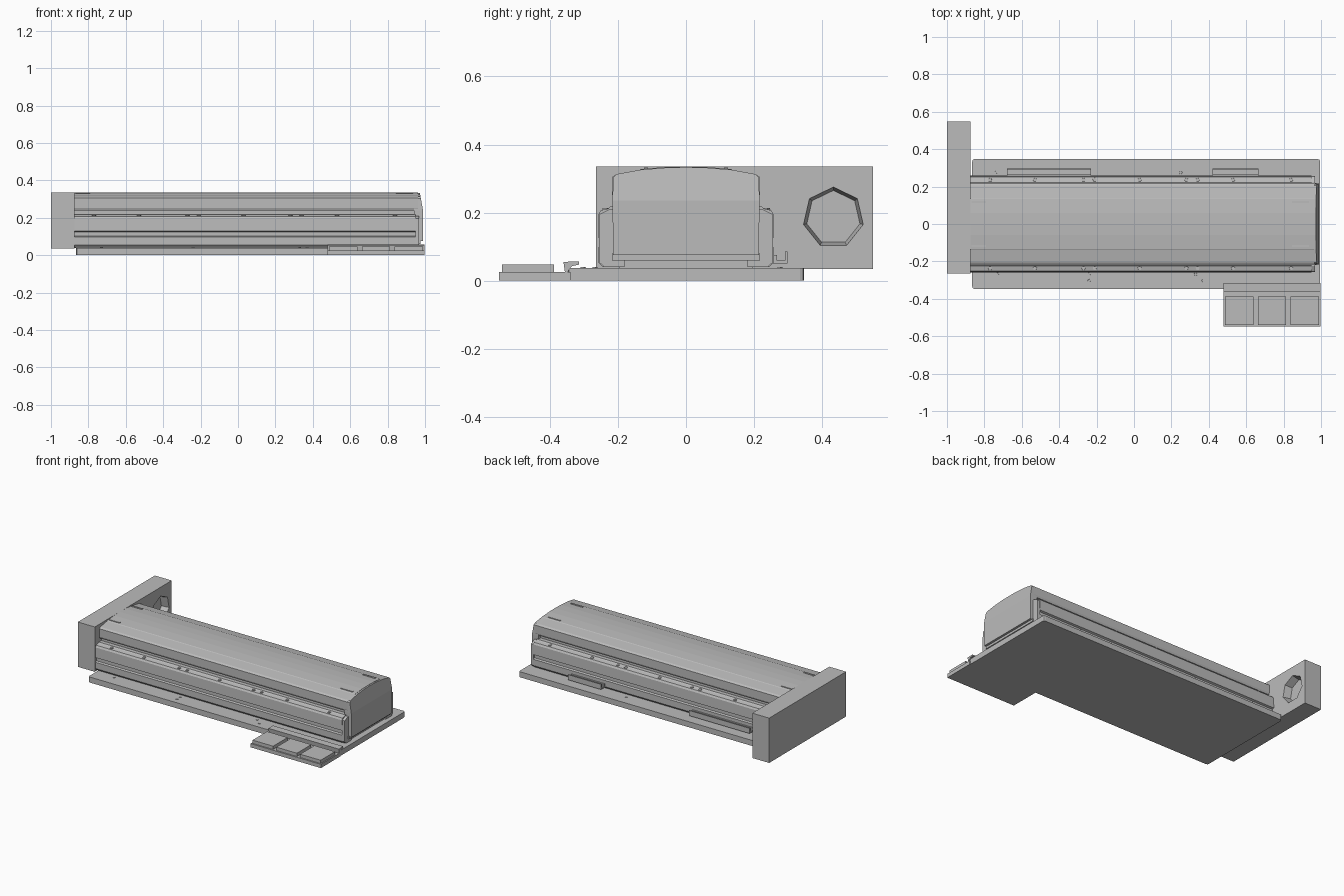
import bpy, bmesh, math

cube = bpy.data.objects.get("Cube")
if cube:
    bpy.data.objects.remove(cube, do_unlink=True)

GREY = (0.5, 0.5, 0.5, 1.0)
grey = bpy.data.materials.new("light_grey")
grey.use_nodes = True
grey.diffuse_color = GREY
grey.node_tree.nodes["Principled BSDF"].inputs["Base Color"].default_value = GREY


def finish(name, bm):
    bmesh.ops.recalc_face_normals(bm, faces=bm.faces)
    mesh = bpy.data.meshes.new(name)
    bm.to_mesh(mesh)
    bm.free()
    mesh.materials.append(grey)
    ob = bpy.data.objects.new(name, mesh)
    bpy.context.collection.objects.link(ob)
    return ob


def box(name, x, y, z, bevel=0):
    bm = bmesh.new()
    bmesh.ops.create_cube(bm, size=1)
    for v in bm.verts:
        for i, (lo, hi) in enumerate((x, y, z)):
            v.co[i] = lo if v.co[i] < 0 else hi
    if bevel:
        upright = [e for e in bm.edges if abs(e.verts[0].co.z - e.verts[1].co.z) > 1e-4]
        bmesh.ops.bevel(bm, geom=upright, offset=bevel, segments=2, profile=0.5, affect='EDGES')
    return finish(name, bm)


def prism(name, outline, x0, x1):
    """Extrude a (y, z) outline along x."""
    bm = bmesh.new()
    a = [bm.verts.new((x0, y, z)) for y, z in outline]
    b = [bm.verts.new((x1, y, z)) for y, z in outline]
    bm.faces.new(a)
    bm.faces.new(b)
    for i in range(len(a)):
        j = (i + 1) % len(a)
        bm.faces.new((a[i], a[j], b[j], b[i]))
    return finish(name, bm)


def mirrored(half):
    return half + [(-y, z) for y, z in reversed(half) if y > 0]


def peg(name, x, y, z, r, height, sides=5):
    bm = bmesh.new()
    bmesh.ops.create_cone(bm, cap_ends=True, segments=sides, radius1=r, radius2=r * 0.9, depth=height)
    bmesh.ops.translate(bm, verts=bm.verts, vec=(x, y, z + height / 2))
    return finish(name, bm)


# Base plate
box("base_plate", (-0.865, 0.995), (-0.347, 0.347), (0, 0.037), 0.012)

# Motor housing with a seven-sided recess in its inner face
housing = box("motor_housing", (-1, -0.875), (-0.265, 0.549), (0.035, 0.335))
bm = bmesh.new()
bmesh.ops.create_cone(bm, cap_ends=True, segments=7, radius1=0.08, radius2=0.092, depth=0.06)
for v in bm.verts:
    x, y, z = v.co
    v.co = (-0.895 + z, 0.433 + x, 0.185 + y)
cutter = finish("recess_cutter", bm)
cutter.hide_render = True
mod = housing.modifiers.new("recess", 'BOOLEAN')
mod.operation, mod.object, mod.solver = 'DIFFERENCE', cutter, 'EXACT'
bpy.context.view_layer.objects.active = housing
bpy.ops.object.modifier_apply(modifier=mod.name)
bpy.data.objects.remove(cutter, do_unlink=True)

# Inner body, and side rails with a long groove
box("inner_body", (-0.875, 0.955), (-0.195, 0.195), (0.037, 0.30))
rail = [(0.18, 0.04), (0.245, 0.04), (0.259, 0.055), (0.259, 0.097), (0.247, 0.102),
        (0.247, 0.123), (0.259, 0.128), (0.257, 0.195), (0.25, 0.207), (0.228, 0.212),
        (0.222, 0.218), (0.18, 0.218)]
for side, s in (("left", 1), ("front", -1)):
    where = "back" if s > 0 else "front"
    prism(where + "_rail", [(s * y, z) for y, z in rail], -0.875, 0.95)
    end = [(0.18, 0.04), (0.24, 0.04), (0.256, 0.055), (0.254, 0.195), (0.225, 0.21), (0.18, 0.21)]
    prism(where + "_rail_end", [(s * y, z) for y, z in end], 0.95, 0.968)

# Shallow curved cover with creases along its shoulders
cover = mirrored([(0, 0.335), (0.06, 0.334), (0.133, 0.328), (0.137, 0.325), (0.205, 0.313),
                  (0.217, 0.305), (0.217, 0.252), (0.212, 0.24), (0.19, 0.24)])
prism("cover", cover, -0.875, 0.962)
for s in (-1, 1):
    for x, length in ((-0.83, 0.08), (0.89, 0.09)):
        y = s * 0.118
        box("cover_latch", (x - length / 2, x + length / 2), (y - 0.006, y + 0.006), (0.326, 0.333))

# End cap, leaning back above its middle
cap = mirrored([(0, 0.333), (0.06, 0.332), (0.133, 0.326), (0.205, 0.313), (0.214, 0.303),
                (0.216, 0.235), (0.214, 0.075)])
bm = bmesh.new()
back = [bm.verts.new((0.94, y, z)) for y, z in cap]
face = [bm.verts.new((0.99 - max(0, z - 0.235) * 0.18, y, z)) for y, z in cap]
for i in range(len(cap)):
    j = (i + 1) % len(cap)
    bm.faces.new((back[i], back[j], face[j], face[i]))
bm.faces.new(back)
bm.faces.new([v for v in face if v.co.z > 0.23])
bm.faces.new([v for v in face if v.co.z < 0.24])
finish("end_cap", bm)
box("end_cap_sill", (0.94, 0.975), (-0.218, 0.218), (0.06, 0.08))

# Screws along both rails and on the plate
for x in (-0.77, -0.53, -0.27, -0.21, 0.03, 0.28, 0.34, 0.53, 0.84):
    for s in (-1, 1):
        peg("rail_screw", x, s * 0.236, 0.205, 0.012, 0.009)
for x, y in ((-0.74, 0.275), (0.25, 0.275), (-0.73, -0.268), (-0.24, -0.268), (-0.24, -0.303),
             (0.33, -0.268), (0.37, -0.303)):
    peg("plate_screw", x, y, 0.036, 0.009, 0.004)

# Channel brackets along the back
channel = [(0.25, 0.05), (0.298, 0.05), (0.298, 0.085), (0.291, 0.085), (0.291, 0.06),
           (0.268, 0.06), (0.268, 0.075), (0.25, 0.075)]
for x0, x1 in ((-0.68, -0.23), (0.42, 0.665)):
    prism("back_bracket", channel, x0, x1)

# Pedal shelf with three pads and a raised hinge lip
box("pedal_shelf", (0.478, 0.998), (-0.549, -0.34), (0, 0.025))
prism("hinge_lip", [(-0.355, 0.02), (-0.36, 0.055), (-0.315, 0.057), (-0.315, 0.047),
                    (-0.335, 0.043), (-0.345, 0.03)], 0.478, 0.998)
for i in range(3):
    x = 0.486 + i * 0.176
    box("pedal_pad", (x, x + 0.152), (-0.54, -0.388), (0.02, 0.047))
